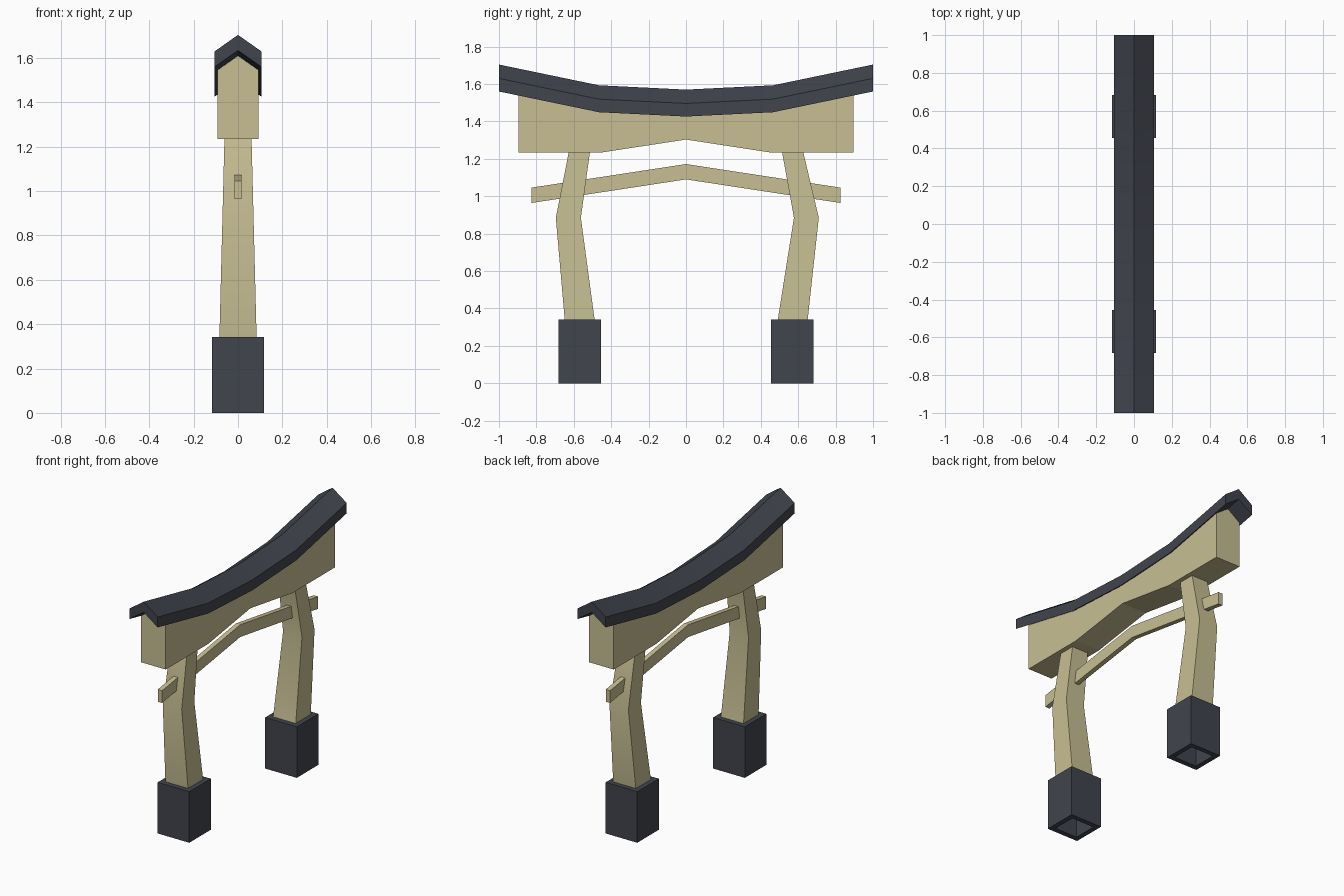
import bpy, bmesh, math

if "Cube" in bpy.data.objects:
    bpy.data.objects.remove(bpy.data.objects["Cube"])


def material(name, rgb):
    m = bpy.data.materials.new(name)
    m.diffuse_color = (*rgb, 1)
    m.use_nodes = True
    m.node_tree.nodes["Principled BSDF"].inputs["Base Color"].default_value = m.diffuse_color
    return m


wood = material("pale_wood", (0.58, 0.52, 0.295))
slate = material("dark_slate", (0.052, 0.058, 0.075))


def loft(name, rings, mat, closed=False, smooth=False):
    """Skin a list of equal-length rings; cap the ends, or join last to first."""
    bm = bmesh.new()
    vs = [[bm.verts.new(p) for p in r] for r in rings]
    n = len(vs[0])
    pairs = list(zip(vs, vs[1:])) + ([(vs[-1], vs[0])] if closed else [])
    for a, b in pairs:
        for i in range(n):
            j = (i + 1) % n
            bm.faces.new((a[i], a[j], b[j], b[i]))
    if not closed:
        bm.faces.new(vs[0])
        bm.faces.new(vs[-1])
    bmesh.ops.recalc_face_normals(bm, faces=bm.faces)
    me = bpy.data.meshes.new(name)
    bm.to_mesh(me)
    bm.free()
    me.materials.append(mat)
    ob = bpy.data.objects.new(name, me)
    bpy.context.collection.objects.link(ob)
    if smooth:
        bpy.ops.object.select_all(action='DESELECT')
        ob.select_set(True)
        bpy.context.view_layer.objects.active = ob
        bpy.ops.object.shade_smooth_by_angle(angle=math.radians(30))
    return ob


def rect(y0, y1, hx, z):
    return [(-hx, y0, z), (hx, y0, z), (hx, y1, z), (-hx, y1, z)]


def lerp_table(table, v):
    for (a, fa), (b, fb) in zip(table, table[1:]):
        if v <= b:
            return fa + (fb - fa) * (v - a) / (b - a)
    return table[-1][1]


# Sagging roof: chevron section swept along y
EAVE, DROP, THICK = 0.105, 0.074, 0.07
RIDGE = [(0, 1.57), (0.465, 1.593), (1, 1.704)]


def ridge(y):
    return lerp_table(RIDGE, abs(y))


def roof_ring(y):
    r = ridge(y)
    top = [(-EAVE, y, r - DROP), (0, y, r), (EAVE, y, r - DROP)]
    return top + [(x, y, z - THICK) for x, y, z in reversed(top)]


loft("roof", [roof_ring(y) for y in (-1, -0.465, 0, 0.465, 1)], slate, smooth=True)

# Main beam: gabled top just under the roof, arched underside
W = 0.092


def beam_ring(y):
    peak = ridge(y) - THICK - 0.002
    side = peak - DROP * W / EAVE
    low = lerp_table([(0, 1.303), (0.444, 1.235), (1, 1.235)], abs(y))
    return [(-W, y, low), (W, y, low), (W, y, side), (0, y, peak), (-W, y, side)]


loft("main_beam", [beam_ring(y) for y in (-0.896, -0.465, -0.444, 0, 0.444, 0.465, 0.896)], wood)

# Thin bent tie bar passing through both legs
T = 0.016
loft("tie_bar", [[(-T, y, z), (T, y, z), (T, y, z + 0.082), (-T, y, z + 0.082)]
                 for y, z in ((-0.826, 0.964), (0, 1.09), (0.826, 0.964))], wood)

# Bent legs (y range, half width, height) and hollow footings
LEGS = {
    "front": [(-0.648, -0.488, 0.084, 0.335), (-0.696, -0.562, 0.07, 0.885), (-0.626, -0.513, 0.061, 1.24)],
    "back": [(0.49, 0.65, 0.084, 0.335), (0.577, 0.71, 0.07, 0.885), (0.513, 0.626, 0.061, 1.24)],
}
for side, rows in LEGS.items():
    loft(side + "_leg", [rect(*r) for r in rows], wood, smooth=True)
    c = -0.569 if side == "front" else 0.569
    outer, inner = (c - 0.114, c + 0.114, 0.117), (rows[0][0], rows[0][1], 0.084)
    loft(side + "_footing", [rect(*outer, 0), rect(*outer, 0.342),
                             rect(*inner, 0.342), rect(*inner, 0)], slate, closed=True)
